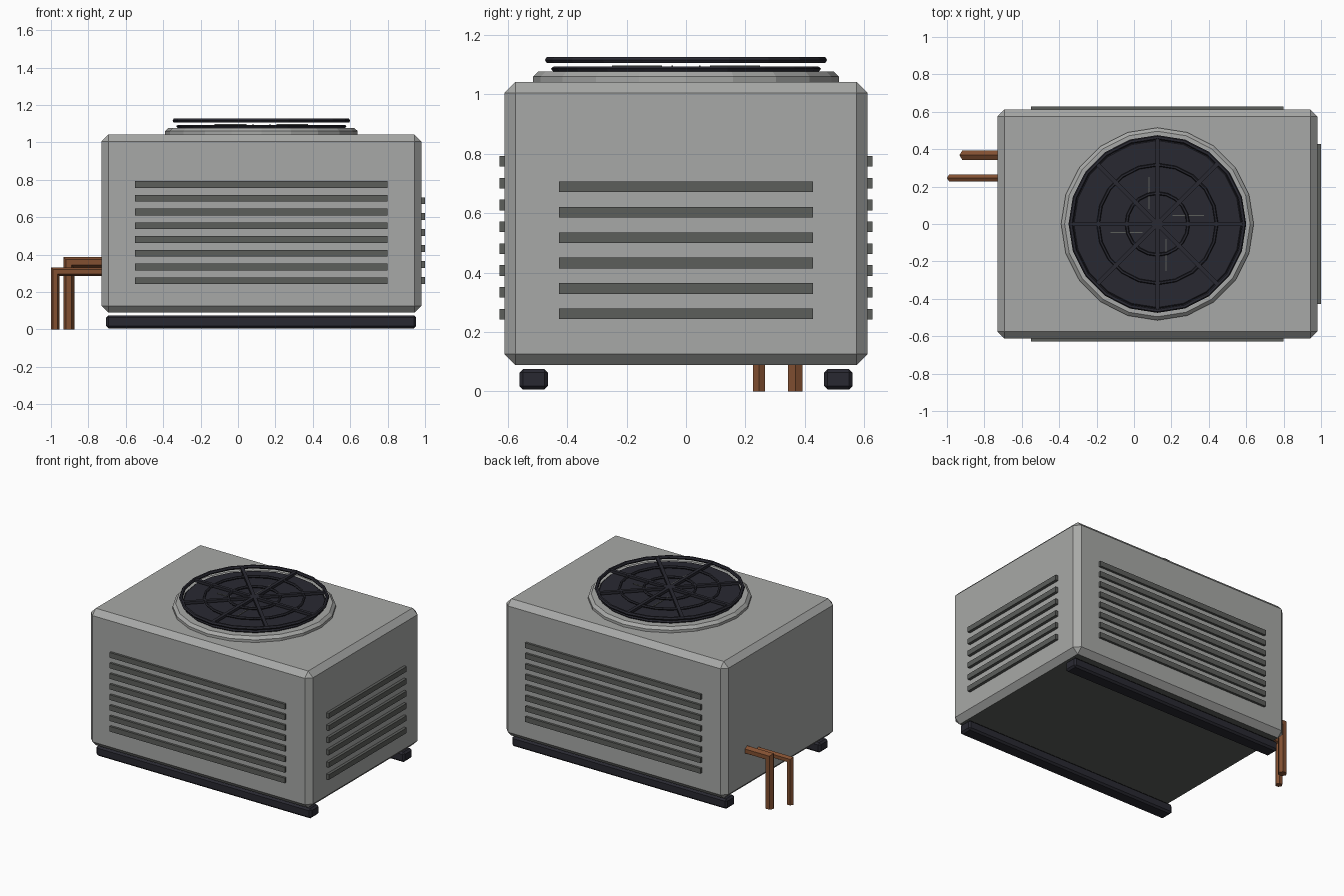
import bpy, bmesh, math
from mathutils import Vector

if "Cube" in bpy.data.objects:
    bpy.data.objects.remove(bpy.data.objects["Cube"])


def material(name, rgb):
    m = bpy.data.materials.new(name)
    m.diffuse_color = (*rgb, 1)
    m.use_nodes = True
    m.node_tree.nodes["Principled BSDF"].inputs["Base Color"].default_value = m.diffuse_color
    return m


GREY = material("casing grey", (0.39, 0.395, 0.385))
SLAT = material("louvre grey", (0.107, 0.112, 0.105))
DARK = material("dark metal", (0.022, 0.022, 0.031))
COPPER = material("copper", (0.225, 0.08, 0.031))
CX = 0.125   # centre of casing and fan


def finish(bm, name, mat):
    bmesh.ops.recalc_face_normals(bm, faces=bm.faces)
    me = bpy.data.meshes.new(name)
    bm.to_mesh(me)
    bm.free()
    ob = bpy.data.objects.new(name, me)
    me.materials.append(mat)
    bpy.context.collection.objects.link(ob)
    return ob


def box(name, lo, hi, mat, bevel=0):
    bm = bmesh.new()
    bmesh.ops.create_cube(bm, size=1)
    for v in bm.verts:
        v.co = Vector([(a + b) / 2 + c * (b - a) for a, b, c in zip(lo, hi, v.co)])
    if bevel:
        bmesh.ops.bevel(bm, geom=bm.edges[:], offset=bevel, segments=1, affect='EDGES')
    return finish(bm, name, mat)


def lathe(name, profile, mat, closed=False, n=20):
    """Revolve (radius, z) points around the fan axis."""
    bm = bmesh.new()
    rings = [[bm.verts.new((CX + r * math.cos(2 * math.pi * i / n),
                            r * math.sin(2 * math.pi * i / n), z)) for i in range(n)]
             for r, z in profile]
    pairs = list(zip(rings, rings[1:]))
    if closed:
        pairs.append((rings[-1], rings[0]))
    else:
        bm.faces.new(rings[0])
        bm.faces.new(rings[-1])
    for a, b in pairs:
        for i in range(n):
            j = (i + 1) % n
            bm.faces.new((a[i], a[j], b[j], b[i]))
    return finish(bm, name, mat)


def hoop(name, radius, z, t):
    section = [(radius + t * math.cos(k * math.pi / 3), z + t * math.sin(k * math.pi / 3))
               for k in range(6)]
    lathe(name, section, DARK, closed=True)


def pipe(name, x, y, z, r):
    """Hexagonal pipe rising from the ground, with a mitred elbow into the casing."""
    bm = bmesh.new()
    rings = [[], [], []]
    for k in range(6):
        u, v = r * math.cos(k * math.pi / 3), r * math.sin(k * math.pi / 3)
        for ring, co in zip(rings, ((x + u, y + v, 0), (x + u, y + v, z - u),
                                    (-0.70, y + v, z - u))):
            ring.append(bm.verts.new(co))
    for a, b in zip(rings, rings[1:]):
        for i in range(6):
            j = (i + 1) % 6
            bm.faces.new((a[i], a[j], b[j], b[i]))
    bm.faces.new(rings[0])
    bm.faces.new(rings[-1])
    finish(bm, name, COPPER)


# Casing, with a darker underside
casing = box("casing", (-0.73, -0.612, 0.089), (0.98, 0.612, 1.042), GREY, 0.037)
casing.data.materials.append(SLAT)
for face in casing.data.polygons:
    if face.normal.z < -0.9:
        face.material_index = 1

# Louvres on front, back and right side
for side, s in (("front", -1), ("back", 1)):
    for i in range(8):
        z = 0.26 + i * 0.0735
        y0, y1 = sorted((s * 0.59, s * 0.628))
        box(f"{side}_louvre", (-0.55, y0, z - 0.018), (0.80, y1, z + 0.018), SLAT)
for i in range(6):
    z = 0.261 + i * 0.0855
    box("side_louvre", (0.96, -0.428, z - 0.018), (1.0, 0.428, z + 0.018), SLAT)

# Skids
for s in (-1, 1):
    box("skid", (-0.705, s * 0.513 - 0.048, 0.006), (0.953, s * 0.513 + 0.048, 0.075),
        DARK, 0.012)

# Fan collar and fan opening
lathe("fan_collar", [(0.515, 1.03), (0.515, 1.06), (0.496, 1.078)], GREY)
lathe("fan_opening", [(0.446, 1.074), (0.455, 1.087), (0.446, 1.094)], DARK)

# Blade edges showing above the opening
for k in range(4):
    blade = box("fan_blade", (0.08, 0.043, 1.08), (0.25, 0.048, 1.098), SLAT)
    blade.rotation_euler.z = k * math.pi / 2
    blade.location.x = CX

# Guard: outer hoop, two inner hoops and radial spokes
hoop("guard_outer_hoop", 0.463, 1.116, 0.012)
hoop("guard_middle_hoop", 0.317, 1.116, 0.009)
hoop("guard_inner_hoop", 0.165, 1.116, 0.009)
for k in range(4):
    spoke = box("guard_spoke", (-0.46, -0.011, 1.107), (0.46, 0.011, 1.125), DARK)
    spoke.rotation_euler.z = k * math.pi / 4
    spoke.location.x = CX

# Copper pipes on the left side
pipe("thin_pipe", -0.977, 0.246, 0.309, 0.023)
pipe("thick_pipe", -0.904, 0.368, 0.358, 0.029)
